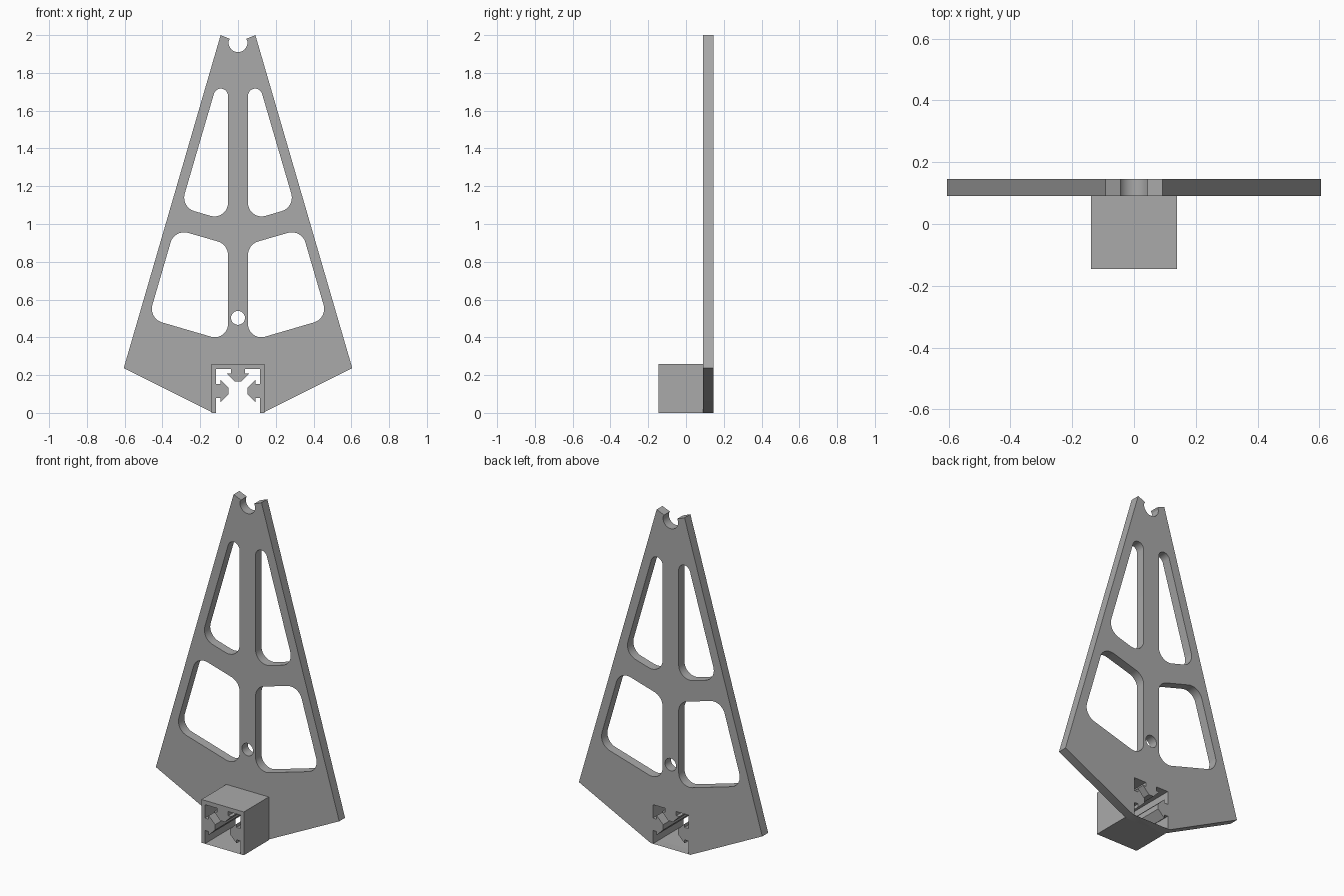
import bpy, bmesh
from math import sin, cos, pi, radians, atan2
from mathutils import Vector

cube = bpy.data.objects.get("Cube")
if cube:
    bpy.data.objects.remove(cube, do_unlink=True)

grey = bpy.data.materials.new("plain grey")
grey.use_nodes = True
grey.diffuse_color = (0.4, 0.4, 0.4, 1)
grey.node_tree.nodes["Principled BSDF"].inputs["Base Color"].default_value = (0.4, 0.4, 0.4, 1)


def arc(cx, cz, r, a0, a1, n):
    """Points along an arc, angles in degrees."""
    steps = [radians(a0 + (a1 - a0) * i / n) for i in range(n + 1)]
    return [(cx + r * cos(a), cz + r * sin(a)) for a in steps]


def rounded(corners, radii, n=10):
    """Polygon with every corner replaced by a tangent arc."""
    pts = []
    for i, r in enumerate(radii):
        p = Vector(corners[i])
        u = (Vector(corners[i - 1]) - p).normalized()
        v = (Vector(corners[(i + 1) % len(corners)]) - p).normalized()
        half = u.angle(v) / 2
        c = p + (u + v).normalized() * (r / sin(half))
        start = p + u * (r / (sin(half) / cos(half))) - c
        end = p + v * (r / (sin(half) / cos(half))) - c
        a0, a1 = atan2(start.y, start.x), atan2(end.y, end.x)
        sweep = (a1 - a0 + pi) % (2 * pi) - pi
        pts += arc(c.x, c.y, r, a0 * 180 / pi, (a0 + sweep) * 180 / pi, n)
    return pts


def mirror(pts):
    """Left-hand copy of a right-hand outline, in reverse order."""
    return [(-x, z) for x, z in reversed(pts)]


def extrude_outline(name, loops, y0, y1):
    """Solid plate from an outer loop and hole loops in the xz plane."""
    bm = bmesh.new()
    for loop in loops:
        vs = [bm.verts.new((x, y0, z)) for x, z in loop]
        for a, b in zip(vs, vs[1:] + vs[:1]):
            bm.edges.new((a, b))
    bmesh.ops.triangle_fill(bm, edges=bm.edges[:], use_beauty=True, normal=(0, -1, 0))
    res = bmesh.ops.extrude_face_region(bm, geom=bm.faces[:], use_keep_orig=True)
    moved = [g for g in res["geom"] if isinstance(g, bmesh.types.BMVert)]
    bmesh.ops.translate(bm, verts=moved, vec=(0, y1 - y0, 0))
    bmesh.ops.recalc_face_normals(bm, faces=bm.faces[:])
    bmesh.ops.dissolve_limit(bm, angle_limit=0.001, verts=bm.verts[:], edges=bm.edges[:])
    mesh = bpy.data.meshes.new(name)
    bm.to_mesh(mesh)
    bm.free()
    mesh.materials.append(grey)
    obj = bpy.data.objects.new(name, mesh)
    bpy.context.collection.objects.link(obj)
    bpy.ops.object.select_all(action="DESELECT")
    obj.select_set(True)
    bpy.context.view_layer.objects.active = obj
    bpy.ops.object.shade_smooth_by_angle(angle=radians(30))
    return obj


# Rail slot: side and top walls each carry an arrow-shaped key
WALL, ROOF = 0.117, 0.233
key = [(0, -0.037), (0.025, -0.037), (0.025, -0.058), (0.068, -0.016)]
key += [(d, -s) for d, s in reversed(key)]
side_key = [(WALL - d, 0.116 + s) for d, s in key]
roof_key = [(-s, ROOF - d) for d, s in key[:4]]
slot_right = [(WALL, 0)] + side_key + [(WALL, ROOF)] + roof_key
slot = slot_right + mirror(slot_right)

# Truss plate outline with the cable notch at its tip
tip = [(0.605, 0.237), (0.092, 2.0), (0.043, 1.98), (0.05, 1.968)]
notch = arc(0, 1.96, 0.05, 0, -180, 20)
outer = [(0.131, 0)] + tip + notch + mirror(tip) + [(-0.131, 0)]

# Lightening windows, fillet radius per corner
upper = rounded([(0.053, 1.944), (0.053, 1.016), (0.303, 1.089)], [0.038, 0.072, 0.075])
lower = rounded([(0.053, 0.892), (0.053, 0.377), (0.474, 0.5), (0.336, 0.974)],
                [0.075, 0.07, 0.075, 0.075])
bolt_hole = arc(0, 0.503, 0.037, 0, 345, 23)

extrude_outline("truss_plate",
                [outer + mirror(slot), upper, mirror(upper), lower, mirror(lower), bolt_hole],
                0.09, 0.145)

# Rail clamp block in front of the plate
shell = [(0.14, 0), (0.14, 0.258), (-0.14, 0.258), (-0.14, 0)]
extrude_outline("rail_clamp", [shell + mirror(slot)], -0.145, 0.09)
